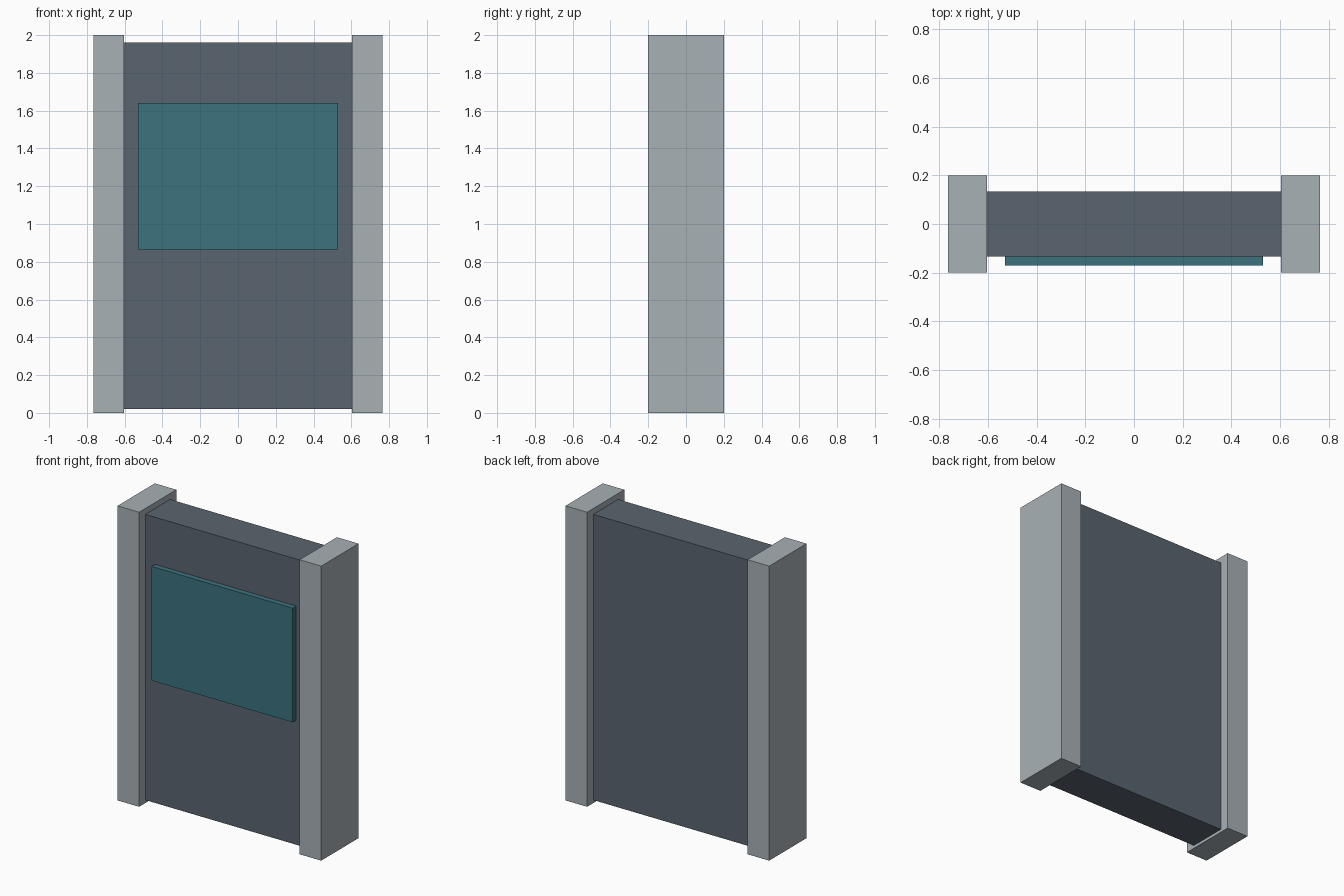
import bpy

cube = bpy.data.objects.get("Cube")
if cube:
    bpy.data.objects.remove(cube, do_unlink=True)


def linear(c):
    c /= 255
    return c / 12.92 if c <= 0.04045 else ((c + 0.055) / 1.055) ** 2.4


def material(name, *rgb):
    mat = bpy.data.materials.new(name)
    mat.use_nodes = True
    color = (*[linear(c) for c in rgb], 1)
    mat.diffuse_color = color
    mat.node_tree.nodes["Principled BSDF"].inputs["Base Color"].default_value = color
    return mat


def box(name, low, high, mat):
    """Axis-aligned box between two corners."""
    center = [(a + b) / 2 for a, b in zip(low, high)]
    bpy.ops.mesh.primitive_cube_add(size=1, location=center)
    obj = bpy.context.object
    obj.name = name
    obj.scale = [b - a for a, b in zip(low, high)]
    bpy.ops.object.transform_apply(location=False, rotation=False, scale=True)
    obj.data.materials.append(mat)
    return obj


light_grey = material("light grey", 167, 177, 181)
slate = material("slate grey", 90, 101, 111)
teal = material("teal", 60, 114, 126)

# Side posts
inner, outer = 0.603, 0.765
box("left_post", (inner, -0.2, 0), (outer, 0.2, 2), light_grey)
box("right_post", (-outer, -0.2, 0), (-inner, 0.2, 2), light_grey)

# Slab between the posts, just short of them at top and bottom
box("main_panel", (-inner, -0.133, 0.02), (inner, 0.133, 1.96), slate)

# Raised plate on the front
box("front_plate", (-0.53, -0.17, 0.865), (0.53, -0.133, 1.64), teal)
